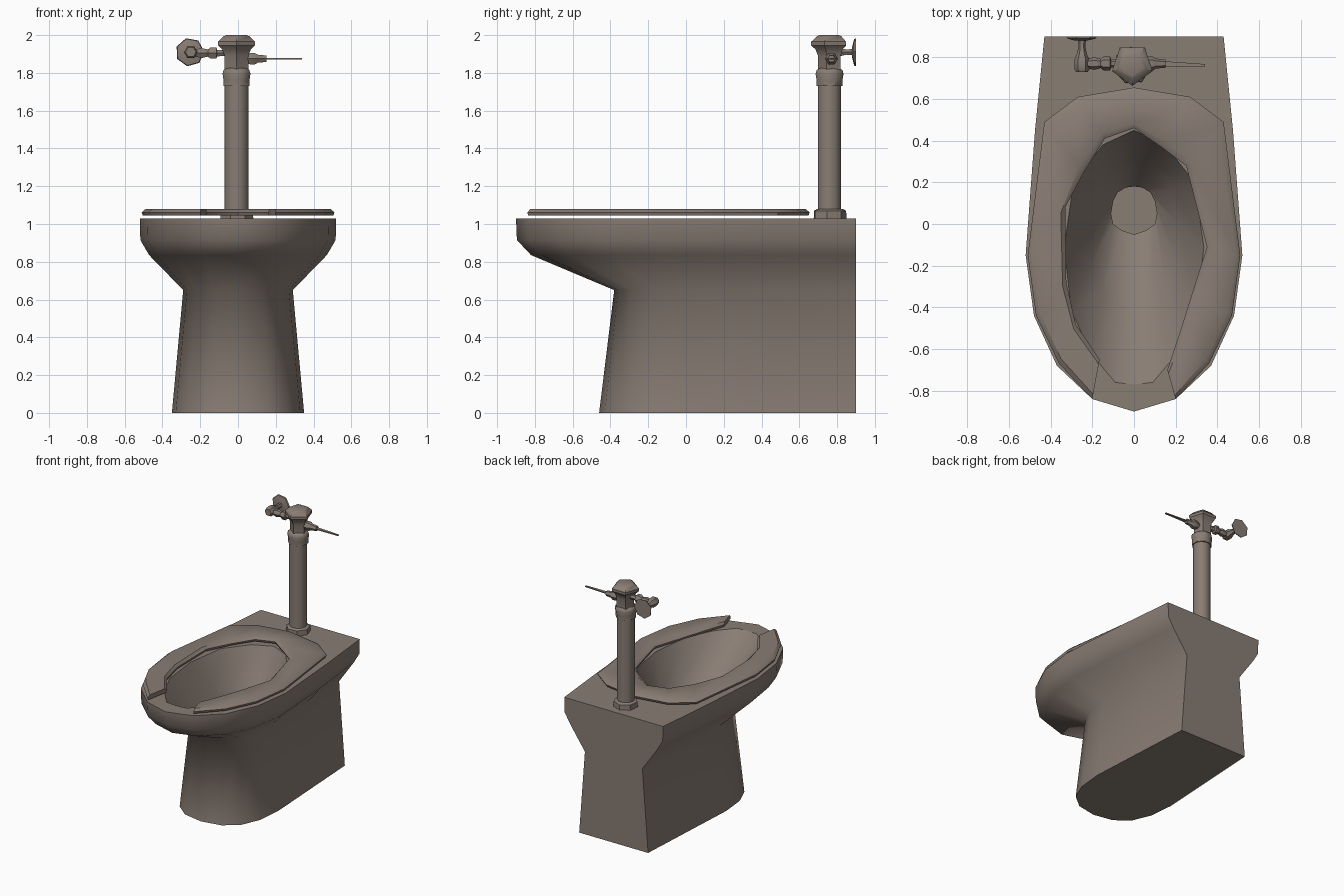
import bpy, bmesh, math
from mathutils import Vector

if "Cube" in bpy.data.objects:
    bpy.data.objects.remove(bpy.data.objects["Cube"])

mat = bpy.data.materials.new("warm grey ceramic")
mat.diffuse_color = (0.25, 0.205, 0.175, 1)
mat.use_nodes = True
mat.node_tree.nodes["Principled BSDF"].inputs["Base Color"].default_value = mat.diffuse_color


def loft(name, rings, angle, sharp_rings=()):
    """Closed solid skinned through equal-length rings of points."""
    bm = bmesh.new()
    vr = [[bm.verts.new(p) for p in ring] for ring in rings]
    n = len(rings[0])
    for a, b in zip(vr, vr[1:]):
        for i in range(n):
            j = (i + 1) % n
            bm.faces.new((a[i], a[j], b[j], b[i]))
    bm.faces.new(vr[0])
    bm.faces.new(vr[-1])
    bmesh.ops.recalc_face_normals(bm, faces=bm.faces)
    for k in sharp_rings:
        for i in range(n):
            bm.edges.get((vr[k][i], vr[k][(i + 1) % n])).smooth = False
    me = bpy.data.meshes.new(name)
    bm.to_mesh(me)
    bm.free()
    me.materials.append(mat)
    ob = bpy.data.objects.new(name, me)
    bpy.context.collection.objects.link(ob)
    bpy.ops.object.select_all(action='DESELECT')
    ob.select_set(True)
    bpy.context.view_layer.objects.active = ob
    bpy.ops.object.shade_smooth_by_angle(angle=math.radians(angle))
    return ob


def lathe(name, base, axis, profile, sides, phase=0.0, angle=45):
    """Turned part: profile holds (distance along axis, radius)."""
    q = Vector(axis).to_track_quat('Z', 'Y')
    rings = []
    for d, r in profile:
        ring = []
        for i in range(sides):
            t = phase + 2 * math.pi * i / sides
            ring.append(Vector(base) + q @ Vector((r * math.cos(t), r * math.sin(t), d)))
        rings.append(ring)
    return loft(name, rings, angle)


def mirrored(half, z):
    """Full outline from a half outline running front centre to back centre."""
    pts = half + [(-x, y) for x, y in half[-2:0:-1]]
    return [(x, y, z) for x, y in pts]


def lerp(a, b, t):
    return [(p[0] + (q[0] - p[0]) * t, p[1] + (q[1] - p[1]) * t) for p, q in zip(a, b)]


# Bowl and pedestal: foot, waist, flared rim, then down into the basin
foot = [(0, -.46), (.16, -.43), (.27, -.34), (.33, -.2), (.35, 0), (.325, .45), (.30, .9), (0, .9)]
waist = [(0, -.38), (.13, -.36), (.22, -.29), (.27, -.17), (.29, 0), (.27, .45), (.25, .9), (0, .9)]
flare = [(0, -.82), (.18, -.765), (.33, -.62), (.43, -.41), (.47, -.14), (.43, .45), (.38, .9), (0, .9)]
rim = [(0, -.9), (.2, -.84), (.37, -.68), (.48, -.44), (.52, -.15), (.475, .45), (.43, .9), (0, .9)]
opening = [(0, -.77), (.09, -.76), (.2, -.63), (.3, -.42), (.335, -.11), (.29, .2), (.15, .38), (0, .45)]
drain = [(0, -.05), (.06, -.03), (.1, 0), (.11, .05), (.1, .11), (.08, .15), (.04, .175), (0, .18)]
loft("toilet_bowl", [
    mirrored(foot, 0), mirrored(waist, .65), mirrored(flare, .835),
    mirrored(lerp(rim, flare, .06), .915), mirrored(rim, 1.03),
    mirrored(opening, 1.03), mirrored(lerp(opening, drain, .5), .78),
    mirrored(drain, .6), mirrored(drain, .5)], 78, (0, 4, 5, 7))

# Open-front seat, swept from the right tip around the back to the left tip
out_r = [(.2, -.84), (.36, -.67), (.47, -.44), (.51, -.15), (.43, .49), (.27, .61), (0, .655)]
outer = out_r + [(-x, y) for x, y in out_r[-2::-1]]
inner = [(.16, -.70), (.22, -.52), (.28, -.33), (.35, -.11), (.25, .28), (.13, .37), (0, .46),
         (-.14, .41), (-.24, .25), (-.33, .08), (-.325, -.28), (-.28, -.48), (-.165, -.65)]
section = [(0.03, 1.045), (0, 1.062), (.12, 1.08), (.88, 1.08), (1, 1.062), (.97, 1.045)]
loft("seat", [[(o[0] + (i[0] - o[0]) * t, o[1] + (i[1] - o[1]) * t, z) for t, z in section]
              for o, i in zip(outer, inner)], 40)

# Flush pipe with base flange and collar
PX, PY = -.008, .76
lathe("pipe_flange", (PX, PY, 1.03), (0, 0, 1), [(0, .09), (.04, .088), (.05, .07)], 7, .3)
lathe("flush_pipe", (PX, PY, 1.03), (0, 0, 1), [(0, .064), (.72, .064)], 10)
lathe("pipe_collar", (PX, PY, 1.73), (0, 0, 1),
      [(0, .074), (.03, .074), (.065, .08), (.085, .074), (.095, .055)], 8, math.pi / 8)

# Five-sided valve head
lathe("valve_head", (PX, PY + .005, 1.81), (0, 0, 1),
      [(0, .066), (.08, .066), (.115, .08), (.135, .102), (.155, .102), (.185, .07), (.19, .055)],
      5, math.pi / 2, 30)

# Flush lever on the right
lathe("lever_hub", (.03, .77, 1.875), (1, 0, 0),
      [(0, .024), (.035, .034), (.06, .034), (.075, .024), (.12, .02)], 6)
lever = [(.13, .014), (.34, .006)]
loft("lever", [[(x, .768 + sy * w - (x - .13) * .03, 1.876 + sz * .004)
                for sy, sz in ((-1, -1), (1, -1), (1, 1), (-1, 1))] for x, w in lever], 30)

# Water supply on the left: branch pipe, stop valve and wall plate
lathe("supply_branch", (-.06, .77, 1.905), (-1, 0, 0),
      [(0, .018), (.05, .02), (.055, .034), (.085, .034), (.1, .022), (.13, .03), (.19, .018)], 6)
lathe("stop_valve", (-.25, .73, 1.91), (0, 1, 0),
      [(0, .028), (.012, .036), (.06, .036), (.08, .026), (.12, .016), (.16, .02)], 6)
lathe("wall_plate", (-.255, .88, 1.91), (0, 1, 0),
      [(0, .03), (.01, .072), (.02, .076)], 7, .4)
